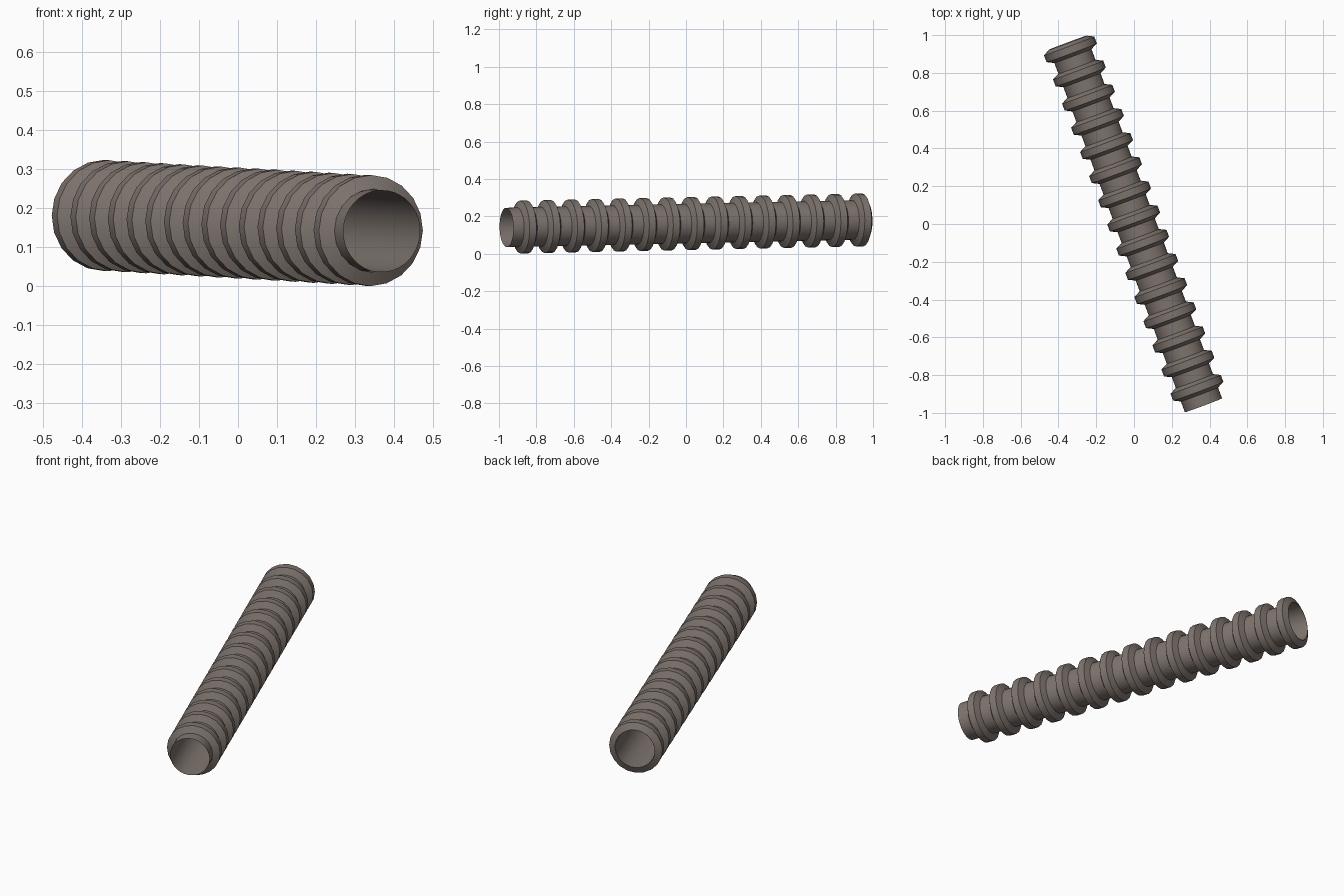
import bpy, bmesh, math
from mathutils import Matrix, Vector

if "Cube" in bpy.data.objects:
    bpy.data.objects.remove(bpy.data.objects["Cube"])

# Overall dimensions along the pipe axis
LENGTH, SEGMENTS = 2.05, 15
PITCH = LENGTH / SEGMENTS
TUBE_R, RING_R = 0.105, 0.142
CHAMFER, BAND = 0.018, 0.039

# Axis direction: turned about 20.5 degrees in plan, rising slightly to the back
yaw = math.radians(20.5)
axis = Vector((-math.sin(yaw), math.cos(yaw), 0.0199)).normalized()
placement = Matrix.Translation((0.009, 0.0, 0.161)) @ axis.to_track_quat('Z', 'Y').to_matrix().to_4x4()

mat = bpy.data.materials.new("warm_grey_metal")
mat.diffuse_color = (0.21, 0.175, 0.155, 1)
mat.use_nodes = True
mat.node_tree.nodes["Principled BSDF"].inputs["Base Color"].default_value = mat.diffuse_color


def lathe(name, profile, sides):
    """Revolve (radius, height) points around local z, then place on the axis."""
    bm = bmesh.new()
    loops = [[bm.verts.new((r * math.cos(2 * math.pi * i / sides),
                            r * math.sin(2 * math.pi * i / sides), h))
              for i in range(sides)] for r, h in profile]
    for a, b in zip(loops, loops[1:]):
        for i in range(sides):
            j = (i + 1) % sides
            bm.faces.new((a[i], a[j], b[j], b[i]))
    bm.transform(placement)
    mesh = bpy.data.meshes.new(name)
    bm.to_mesh(mesh)
    bm.free()
    mesh.materials.append(mat)
    obj = bpy.data.objects.new(name, mesh)
    bpy.context.collection.objects.link(obj)
    bpy.ops.object.select_all(action='DESELECT')
    obj.select_set(True)
    bpy.context.view_layer.objects.active = obj
    bpy.ops.object.shade_smooth_by_angle(angle=math.radians(25))
    return obj


# Open hollow tube
lathe("tube", [(TUBE_R, -LENGTH / 2), (TUBE_R, LENGTH / 2)], 40)

# Chamfered ribs, one at the far end of every segment
for k in range(SEGMENTS):
    end = -LENGTH / 2 + (k + 1) * PITCH
    base = TUBE_R + 0.0015
    lathe(f"rib_{k + 1}", [(base, end - 2 * CHAMFER - BAND),
                           (RING_R, end - CHAMFER - BAND),
                           (RING_R, end - CHAMFER),
                           (base, end)], 20)
